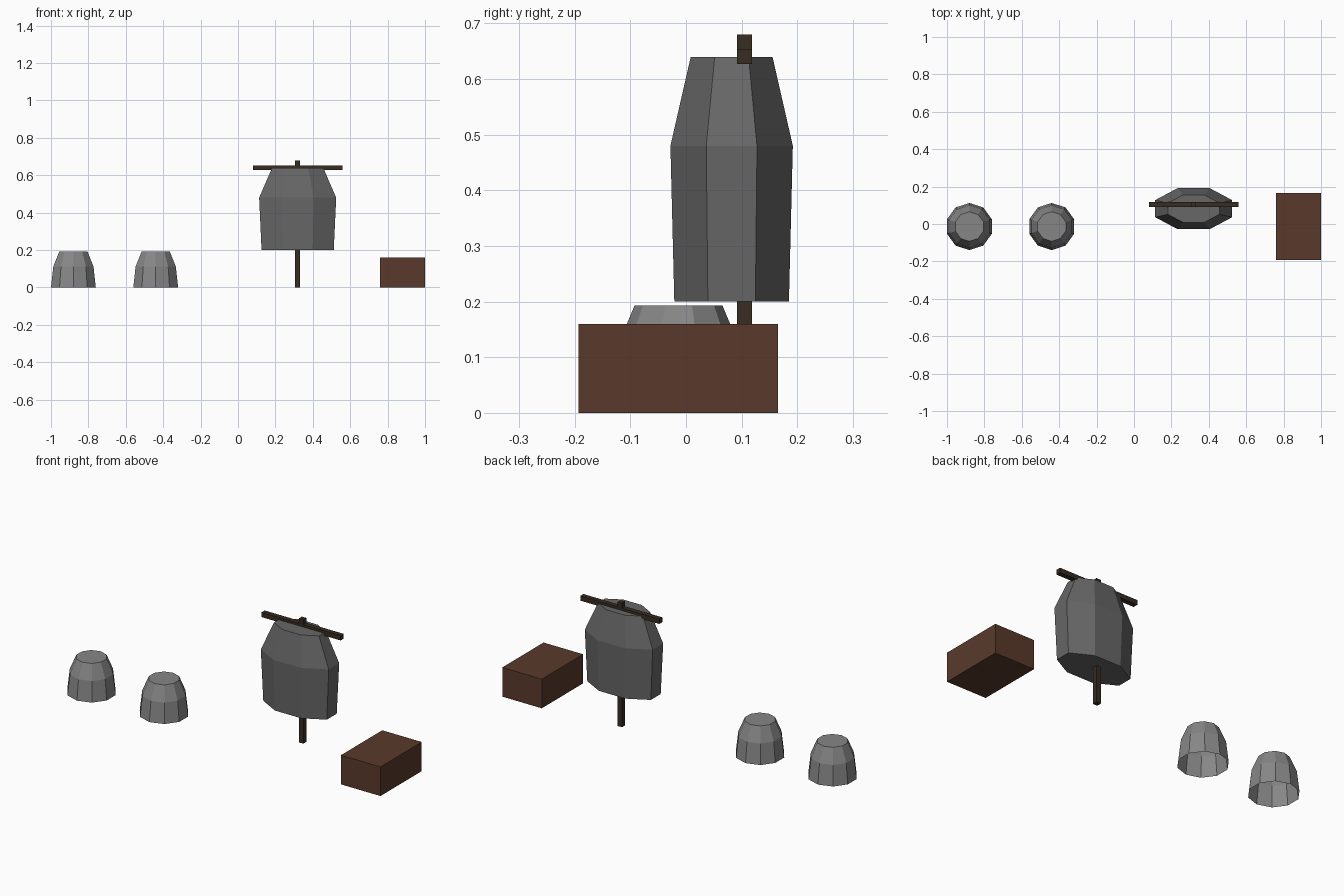
import bpy, math

if "Cube" in bpy.data.objects:
    bpy.data.objects.remove(bpy.data.objects["Cube"])


def material(name, rgb):
    m = bpy.data.materials.new(name)
    m.diffuse_color = (*rgb, 1)
    m.use_nodes = True
    m.node_tree.nodes["Principled BSDF"].inputs["Base Color"].default_value = m.diffuse_color
    return m


STEEL = material("light steel", (0.24, 0.24, 0.24))
IRON = material("dark iron", (0.135, 0.135, 0.138))
POST = material("dark wood", (0.038, 0.026, 0.016))
CRATE = material("brown wood", (0.100, 0.042, 0.024))


def add_mesh(name, verts, faces, mat):
    me = bpy.data.meshes.new(name)
    me.from_pydata(verts, [], faces)
    me.materials.append(mat)
    ob = bpy.data.objects.new(name, me)
    bpy.context.collection.objects.link(ob)
    return ob


def box(name, lo, hi, mat):
    bpy.ops.mesh.primitive_cube_add(size=1, location=[(a + b) / 2 for a, b in zip(lo, hi)])
    ob = bpy.context.object
    ob.name = name
    ob.scale = [b - a for a, b in zip(lo, hi)]
    ob.data.materials.append(mat)


def loft(name, centre, rings, sides, turn, mat, bottom):
    """Stack of n-sided rings (z, x radius, y radius), capped on top."""
    cx, cy = centre
    verts, faces = [], []
    for z, rx, ry in rings:
        for i in range(sides):
            a = turn + math.tau * i / sides
            verts.append((cx + rx * math.cos(a), cy + ry * math.sin(a), z))
    for k in range(len(rings) - 1):
        for i in range(sides):
            j = (i + 1) % sides
            b, t = k * sides, (k + 1) * sides
            faces.append((b + i, b + j, t + j, t + i))
    faces.append(tuple(range((len(rings) - 1) * sides, len(rings) * sides)))
    if bottom:
        faces.append(tuple(reversed(range(sides))))
    return add_mesh(name, verts, faces, mat)


# Two helmets: ten-sided shells, open underneath
for side, x in (("left", -0.88), ("right", -0.44)):
    loft("helmet_" + side, (x, -0.0135),
         [(0, 0.126, 0.126), (0.112, 0.113, 0.113), (0.193, 0.079, 0.079)],
         10, math.pi / 2, STEEL, False)

# Breastplate: flattened eight-sided body with flats facing the axes
c = math.cos(math.pi / 8)
loft("breastplate", (0.319, 0.082),
     [(0.20, 0.193 / c, 0.103 / c), (0.48, 0.206 / c, 0.11 / c), (0.64, 0.137 / c, 0.0735 / c)],
     8, math.pi / 8, IRON, True)

# Stand: upright and crossbar
box("stand_post", (0.3055, 0.0915, 0), (0.3325, 0.1185, 0.68), POST)
box("stand_crossbar", (0.079, 0.0915, 0.627), (0.559, 0.1185, 0.653), POST)

# Crate
box("crate", (0.76, -0.193, 0), (1.0, 0.165, 0.16), CRATE)
